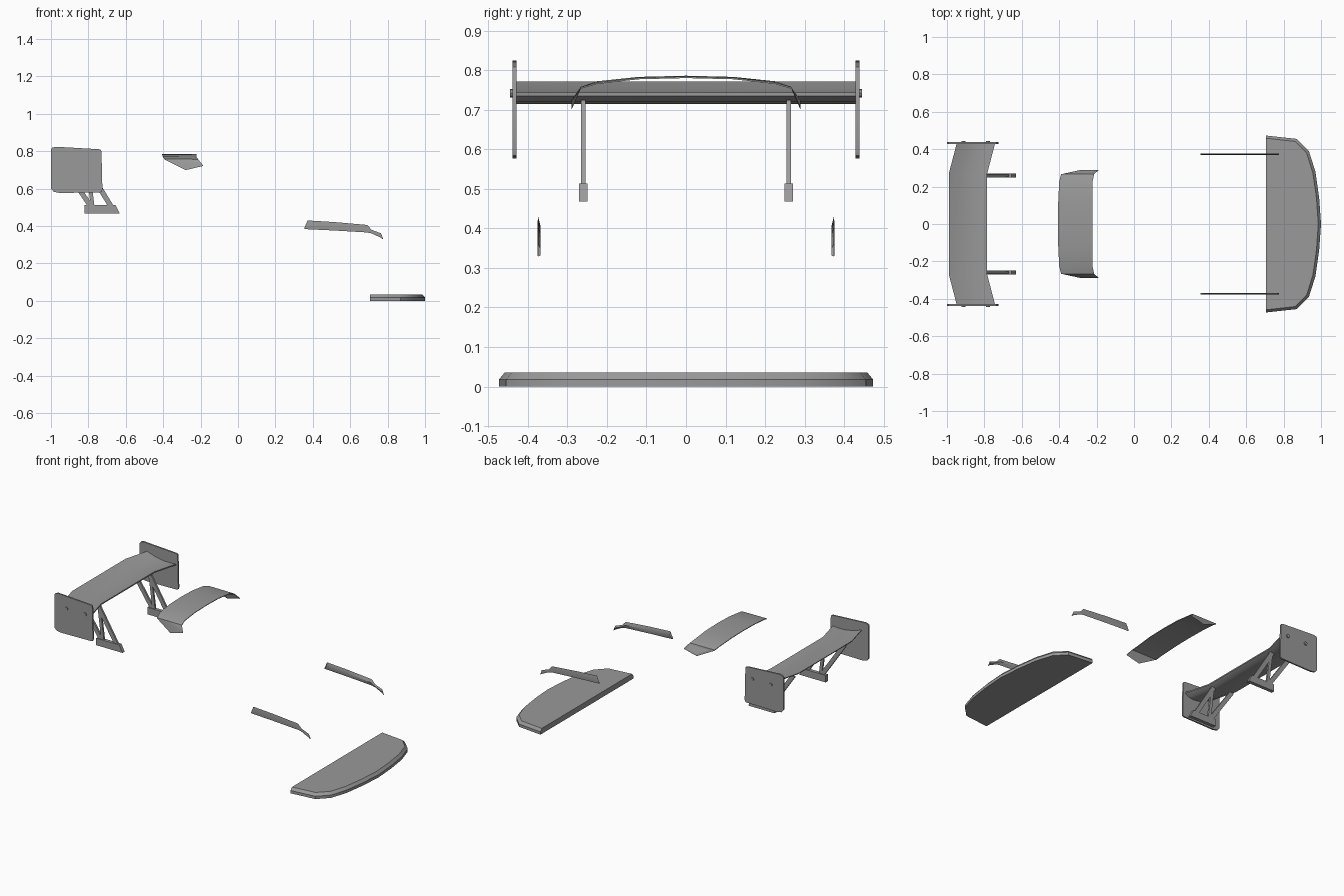
import bpy, bmesh, math
from mathutils import Vector

if "Cube" in bpy.data.objects:
    bpy.data.objects.remove(bpy.data.objects["Cube"], do_unlink=True)

grey = bpy.data.materials.new("plain grey")
grey.use_nodes = True
COLOUR = (0.32, 0.32, 0.32, 1)
grey.diffuse_color = COLOUR
grey.node_tree.nodes["Principled BSDF"].inputs["Base Color"].default_value = COLOUR


def loft(name, rings):
    """Skin a row of closed rings and cap both ends."""
    bm = bmesh.new()
    rows = [[bm.verts.new(p) for p in ring] for ring in rings]
    n = len(rows[0])
    for a, b in zip(rows, rows[1:]):
        for i in range(n):
            j = (i + 1) % n
            bm.faces.new((a[i], a[j], b[j], b[i]))
    bm.faces.new(rows[0])
    bm.faces.new(rows[-1])
    bmesh.ops.recalc_face_normals(bm, faces=bm.faces)
    mesh = bpy.data.meshes.new(name)
    bm.to_mesh(mesh)
    bm.free()
    mesh.materials.append(grey)
    obj = bpy.data.objects.new(name, mesh)
    bpy.context.collection.objects.link(obj)
    bpy.ops.object.select_all(action="DESELECT")
    obj.select_set(True)
    bpy.context.view_layer.objects.active = obj
    bpy.ops.object.shade_smooth_by_angle(angle=math.radians(30))
    return obj


def plate(name, profile, y, thick):
    """Extrude an x-z profile across y."""
    return loft(name, [[(x, y + s * thick / 2, z) for x, z in profile] for s in (-1, 1)])


def strut(name, start, end, width, y):
    """Bar of parallelogram outline with level ends."""
    (x0, z0), (x1, z1) = start, end
    h = width / 2
    return plate(name, [(x0 - h, z0), (x0 + h, z0), (x1 + h, z1), (x1 - h, z1)], y, 0.012)


# Front splitter: curved tray with a bevelled upper rim
half = [(0.705, 0.473), (0.87, 0.455), (0.935, 0.39), (0.97, 0.28), (0.99, 0.14)]
outline = half + [(1.0, 0)] + [(x, -y) for x, y in reversed(half)]


def tray_ring(scale, z):
    return [(0.705 + (x - 0.705) * scale, y * (1 - (1 - scale) * 0.6), z) for x, y in outline]


loft("front_splitter", [tray_ring(1, 0), tray_ring(1, 0.018), tray_ring(0.95, 0.035)])

# Bumper canards: thin blades with a slight ridge (x, lower z, upper z)
blade = [(0.355, 0.384, 0.39), (0.372, 0.383, 0.43), (0.52, 0.376, 0.421),
         (0.69, 0.366, 0.406), (0.715, 0.361, 0.38), (0.765, 0.337, 0.361),
         (0.775, 0.329, 0.333)]
for side, label in ((1, "left"), (-1, "right")):
    rings = []
    for x, low, high in blade:
        mid = (low + high) / 2
        rings.append([(x, side * 0.374, low), (x, side * 0.376, mid),
                      (x, side * 0.374, high), (x, side * 0.368, mid)])
    loft(label + "_canard", rings)

# Roof spoiler: arched sheet with drooping ends (y, rear x, rear z, front x, front z)
arch = [(0.29, -0.28, 0.703, -0.188, 0.725), (0.266, -0.39, 0.758, -0.213, 0.757),
        (0.225, -0.40, 0.772, -0.222, 0.769), (0.12, -0.405, 0.783, -0.222, 0.781)]
stations = arch + [(0, -0.406, 0.786, -0.222, 0.784)]
stations += [(-s[0],) + s[1:] for s in reversed(arch)]
SHEET = 0.004
loft("roof_spoiler", [[(rx, y, rz), (fx, y, fz), (fx, y, fz - SHEET), (rx, y, rz - SHEET)]
                      for y, rx, rz, fx, fz in stations])

# Rear wing: cambered section whose tips sweep forward
section = [(0, 0.743), (-0.04, 0.74), (-0.09, 0.741), (-0.15, 0.752), (-0.205, 0.771),
           (-0.205, 0.766), (-0.15, 0.737), (-0.1, 0.72), (-0.06, 0.715),
           (-0.025, 0.72), (0, 0.735)]
loft("rear_wing", [[(-0.785 + sweep + x, y, z) for x, z in section]
                   for y, sweep in ((-0.43, 0.042), (-0.27, 0), (0.27, 0), (0.43, 0.042))])

# End plates, bolts and wing mounts on both sides
end_profile = [(-1.0, 0.81), (-0.993, 0.819), (-0.975, 0.824), (-0.745, 0.811),
               (-0.734, 0.808), (-0.73, 0.8), (-0.725, 0.595), (-0.728, 0.584),
               (-0.738, 0.58), (-0.955, 0.577), (-0.985, 0.583), (-1.0, 0.6)]
base_profile = [(-0.82, 0.468), (-0.82, 0.513), (-0.655, 0.513), (-0.632, 0.468)]
for side, label in ((1, "left"), (-1, "right")):
    plate(label + "_end_plate", end_profile, side * 0.434, 0.01)
    for place, x in (("rear", -0.912), ("front", -0.78)):
        bolt = [(x + 0.011 * math.cos(a * math.pi / 4), 0.742 + 0.011 * math.sin(a * math.pi / 4))
                for a in range(8)]
        plate(label + "_" + place + "_bolt", bolt, side * 0.44, 0.01)
    y = side * 0.26
    plate(label + "_mount_base", base_profile, y, 0.022)
    strut(label + "_rear_strut", (-0.79, 0.51), (-0.945, 0.737), 0.032, y)
    strut(label + "_upright_strut", (-0.778, 0.51), (-0.805, 0.725), 0.02, y)
    strut(label + "_front_strut", (-0.682, 0.51), (-0.81, 0.72), 0.032, y)
